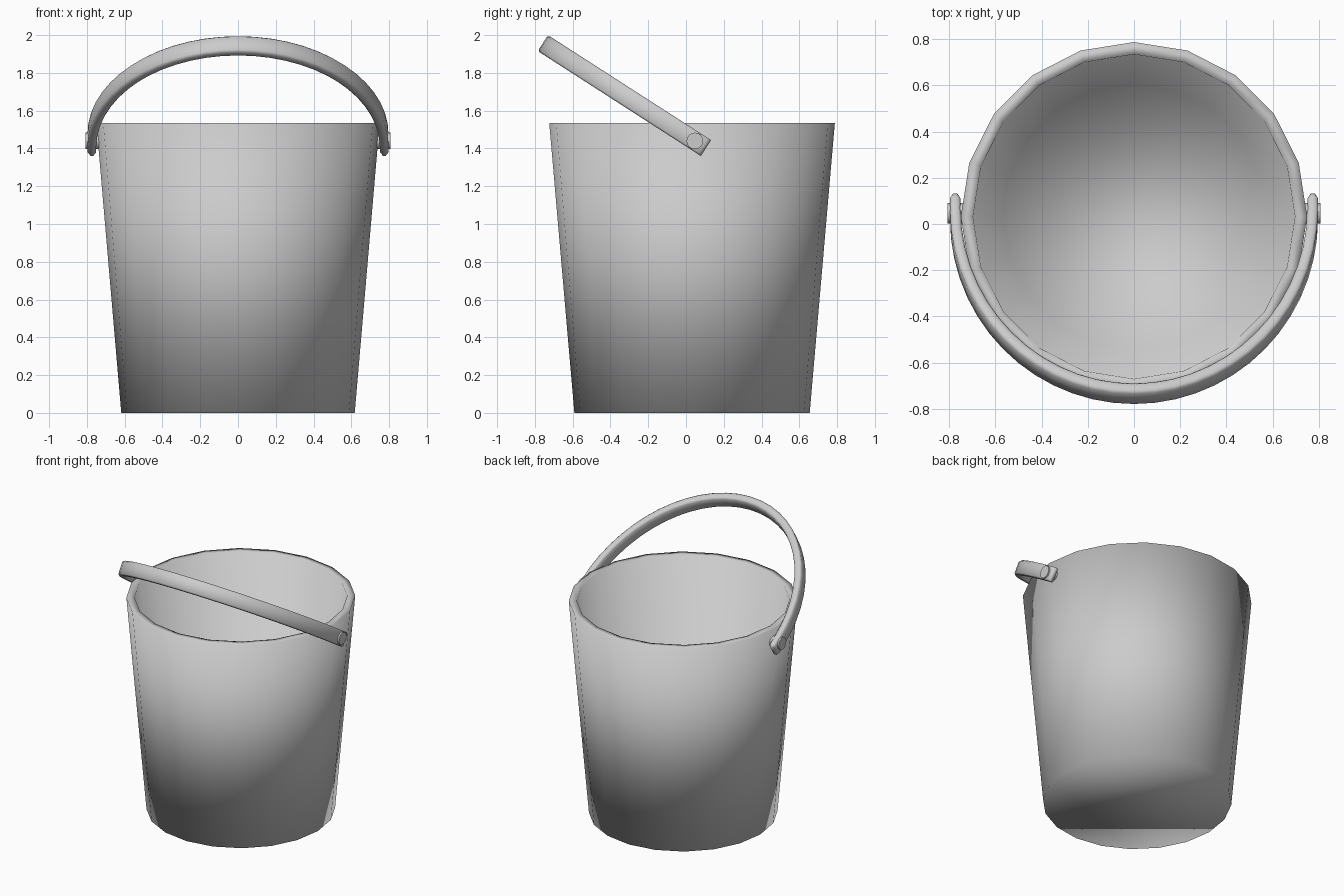
import bpy, bmesh
from math import sin, cos, pi
from mathutils import Vector

if "Cube" in bpy.data.objects:
    bpy.data.objects.remove(bpy.data.objects["Cube"])


def make_object(name, rings, caps=True):
    """Skin a list of closed rings with quads and n-gon caps, smooth shaded."""
    bm = bmesh.new()
    loops = [[bm.verts.new(p) for p in ring] for ring in rings]
    for a, b in zip(loops, loops[1:]):
        for i in range(len(a)):
            j = (i + 1) % len(a)
            bm.faces.new((a[i], a[j], b[j], b[i]))
    if caps:
        bm.faces.new(loops[0])
        bm.faces.new(loops[-1])
    bmesh.ops.recalc_face_normals(bm, faces=bm.faces[:])
    for f in bm.faces:
        f.smooth = True
    mesh = bpy.data.meshes.new(name)
    bm.to_mesh(mesh)
    bm.free()
    ob = bpy.data.objects.new(name, mesh)
    bpy.context.collection.objects.link(ob)
    return ob


# Bucket: 20-sided tapered shell, outer wall, rim, inner wall and floor
SIDES = 20
profile = [(0.623, 0.0), (0.756, 1.535), (0.703, 1.535), (0.575, 0.055)]
make_object("bucket", [
    [(0.992 * r * cos(2 * pi * i / SIDES), 0.032 + r * sin(2 * pi * i / SIDES), z)
     for i in range(SIDES)] for r, z in profile])

# Handle: flat band swept along a tilted half ellipse
pivot = Vector((0, 0.047, 1.44))
along = Vector((0, -0.841, 0.541))
across = Vector((0, 0.541, 0.841))
side = Vector((1, 0, 0))
A, B, STEPS = 0.774, 0.93, 28
W, T = 0.05, 0.027
section = [(-W, -T * .6), (-W, T * .6), (-W * .8, T), (W * .8, T),
           (W, T * .6), (W, -T * .6), (W * .8, -T), (-W * .8, -T)]


def band_ring(x, s, nx, ns, thick=1.0):
    n = (side * nx + along * ns).normalized()
    c = pivot + side * x + along * s
    return [c + across * u + n * (v * thick) for u, v in section]


rings = [band_ring(A, -0.07, 1, 0, 0.45), band_ring(A, -0.05, 1, 0, 0.85)]
for k in range(STEPS + 1):
    t = pi * k / STEPS
    rings.append(band_ring(A * cos(t), B * sin(t), cos(t) / A, sin(t) / B,
                           0.85 + 0.15 * sin(t)))
rings += [band_ring(-A, -0.05, -1, 0, 0.85), band_ring(-A, -0.07, -1, 0, 0.45)]
handle = make_object("handle", rings)

# Pivot pins on both sides
for sgn, label in ((-1, "left"), (1, "right")):
    pin = make_object("pivot_pin_" + label, [
        [(sgn * x, pivot.y + 0.044 * cos(2 * pi * i / 16),
          pivot.z + 0.044 * sin(2 * pi * i / 16)) for i in range(16)]
        for x in (0.72, 0.807)])
    bpy.ops.object.select_all(action='DESELECT')
    pin.select_set(True)
    bpy.context.view_layer.objects.active = pin
    bpy.ops.object.shade_smooth_by_angle(angle=0.6)
